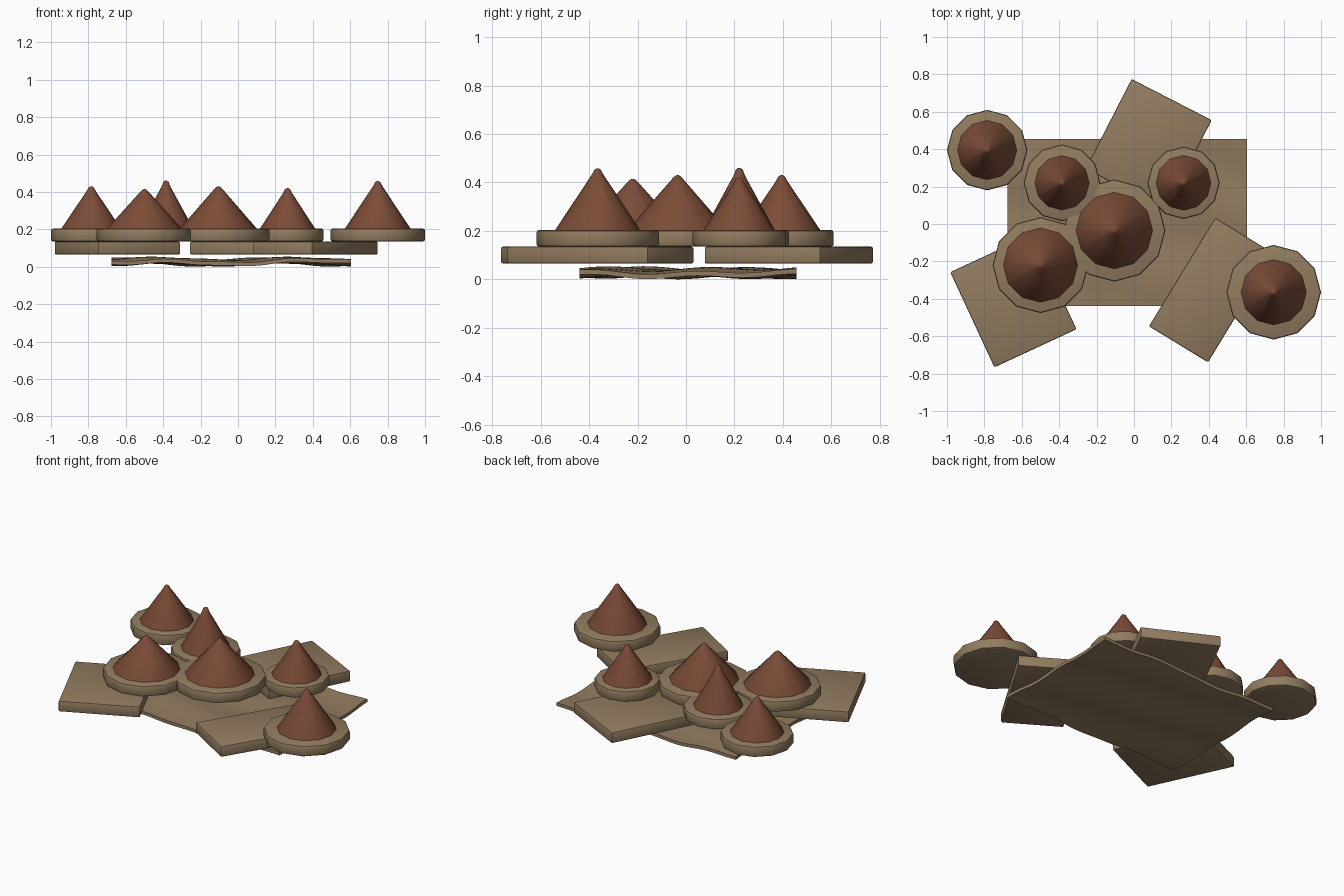
import bpy, bmesh, math
from mathutils import Matrix

if "Cube" in bpy.data.objects:
    bpy.data.objects.remove(bpy.data.objects["Cube"], do_unlink=True)


def make_material(name, rgb):
    mat = bpy.data.materials.new(name)
    mat.use_nodes = True
    mat.diffuse_color = (*rgb, 1)
    mat.node_tree.nodes["Principled BSDF"].inputs["Base Color"].default_value = (*rgb, 1)
    return mat


TAN = make_material("tan stone", (0.285, 0.2, 0.115))
RUST = make_material("rust brown", (0.2, 0.072, 0.038))


def finish(name, bm, mat, angle):
    bmesh.ops.recalc_face_normals(bm, faces=bm.faces)
    mesh = bpy.data.meshes.new(name)
    bm.to_mesh(mesh)
    bm.free()
    mesh.materials.append(mat)
    obj = bpy.data.objects.new(name, mesh)
    bpy.context.collection.objects.link(obj)
    bpy.ops.object.select_all(action="DESELECT")
    obj.select_set(True)
    bpy.context.view_layer.objects.active = obj
    bpy.ops.object.shade_smooth_by_angle(angle=math.radians(angle))
    return obj


def lathe(name, x, y, profile, mat, angle, sides=12):
    """Closed solid of revolution from (radius, height) pairs."""
    bm = bmesh.new()
    rings = []
    for r, z in profile:
        ring = []
        for i in range(sides):
            a = math.tau * i / sides
            ring.append(bm.verts.new((x + r * math.sin(a), y + r * math.cos(a), z)))
        rings.append(ring)
    for low, high in zip(rings, rings[1:]):
        for i in range(sides):
            j = (i + 1) % sides
            bm.faces.new((low[i], low[j], high[j], high[i]))
    bm.faces.new(rings[0])
    bm.faces.new(rings[-1])
    return finish(name, bm, mat, angle)


# Round discs, each carrying a cone
SPIRES = {
    "back_left_far": (-0.785, 0.395, 0.215, 0.160, 0.43),
    "back_left_near": (-0.385, 0.22, 0.205, 0.147, 0.46),
    "back_right": (0.265, 0.22, 0.193, 0.148, 0.42),
    "centre": (-0.105, -0.035, 0.273, 0.206, 0.43),
    "front_left": (-0.5, -0.22, 0.256, 0.200, 0.415),
    "front_right": (0.747, -0.365, 0.253, 0.176, 0.458),
}
LOW, HIGH, ROUND = 0.135, 0.204, 0.012
for place, (x, y, disc_r, cone_r, tip) in SPIRES.items():
    edge = [(disc_r - ROUND * (1 - math.sin(t)), ROUND * (1 - math.cos(t)))
            for t in (0, math.pi / 4, math.pi / 2)]
    disc = [(r, LOW + z) for r, z in edge] + [(r, HIGH - z) for r, z in reversed(edge)]
    lathe(place + "_disc", x, y, disc, TAN, 40)
    base = HIGH - 0.006
    slope = (tip - base) / cone_r
    cone = [(cone_r, base), (cone_r - 0.002, base + 0.008),
            (0.024, tip + 0.01 - 0.024 * slope), (0.014, tip - 0.006), (0.005, tip)]
    lathe(place + "_cone", x, y, cone, RUST, 60)

# Flat slabs lying under the discs
SLABS = {
    "back_slab": (0.078, 0.425, 0.481, 0.54, -27.2),
    "front_left_slab": (-0.645, -0.41, 0.484, 0.561, 24.9),
    "front_right_slab": (0.415, -0.353, 0.37, 0.68, -31.4),
}
for name, (x, y, width, length, turn) in SLABS.items():
    bm = bmesh.new()
    bmesh.ops.create_cube(bm, size=1)
    bmesh.ops.scale(bm, vec=(width, length, 0.07), verts=bm.verts)
    bmesh.ops.bevel(bm, geom=bm.edges[:], offset=0.008, segments=2, profile=0.5,
                    affect="EDGES")
    bm.transform(Matrix.Translation((x, y, 0.1)) @ Matrix.Rotation(math.radians(turn), 4, "Z"))
    finish(name, bm, TAN, 40)


# Thin rippled ground sheet
def ripple(x, y):
    return (0.008 * math.sin(x * 9 - 0.6 + y * 2) + 0.007 * math.sin(y * 15 - 0.8 + x * 3)
            + 0.003 * math.sin(x * 19 + y * 8))


bm = bmesh.new()
bmesh.ops.create_grid(bm, x_segments=32, y_segments=24, size=0.5)
for v in bm.verts:
    v.co.x = v.co.x * 1.28 - 0.035
    v.co.y = v.co.y * 0.895 + 0.008
    v.co.z = ripple(v.co.x, v.co.y)
sheet = bmesh.ops.extrude_face_region(bm, geom=bm.faces[:])
for v in sheet["geom"]:
    if isinstance(v, bmesh.types.BMVert):
        v.co.z += 0.02
lowest = min(v.co.z for v in bm.verts)
bmesh.ops.translate(bm, vec=(0, 0, -lowest), verts=bm.verts)
finish("ground_sheet", bm, TAN, 40)
